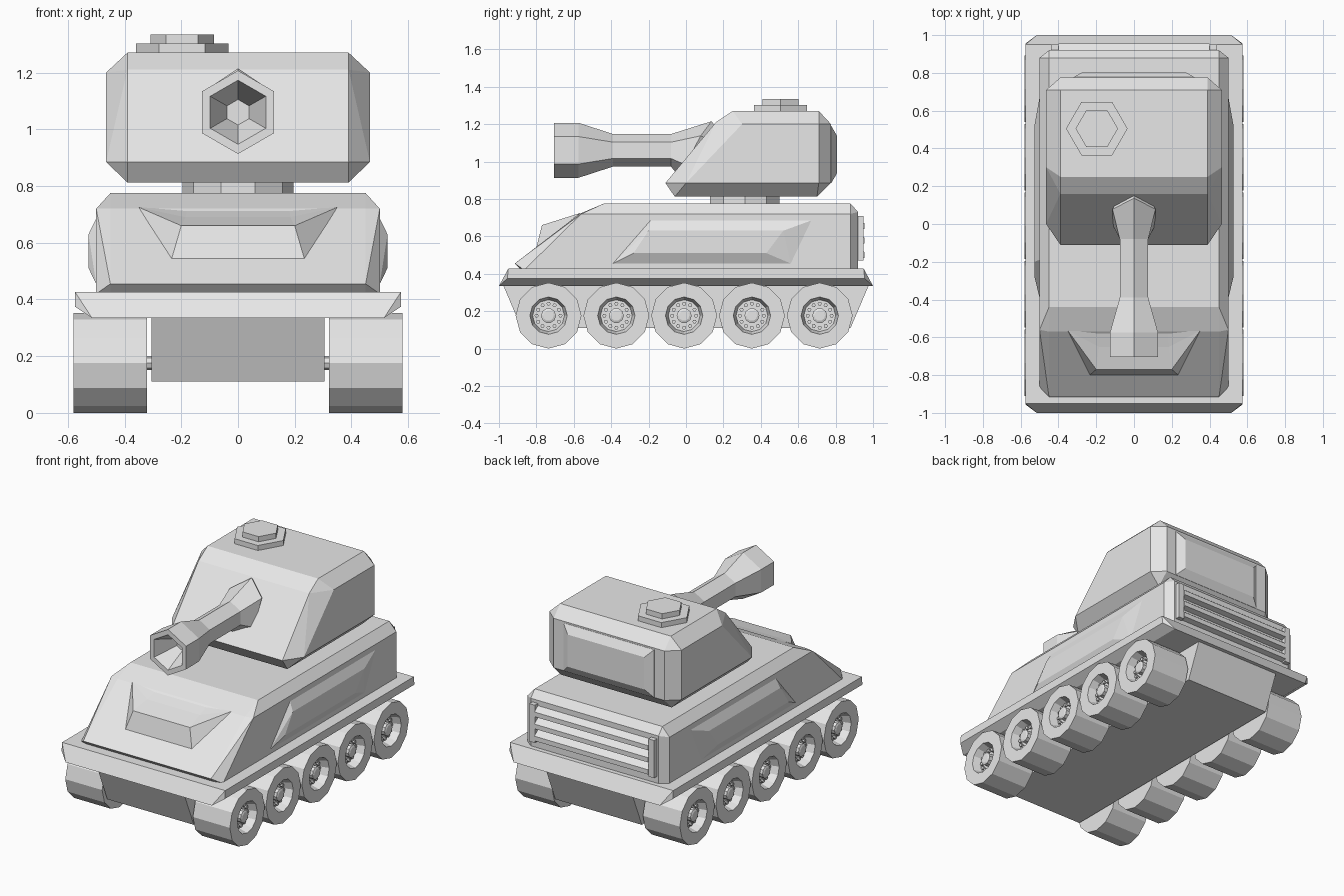
import bpy, bmesh, math

if "Cube" in bpy.data.objects:
    bpy.data.objects.remove(bpy.data.objects["Cube"])

grey = bpy.data.materials.new("light_grey")
grey.diffuse_color = (0.8, 0.8, 0.8, 1)
grey.use_nodes = True
grey.node_tree.nodes["Principled BSDF"].inputs["Base Color"].default_value = grey.diffuse_color


def finish(name, bm):
    bmesh.ops.recalc_face_normals(bm, faces=bm.faces)
    mesh = bpy.data.meshes.new(name)
    bm.to_mesh(mesh)
    bm.free()
    mesh.materials.append(grey)
    obj = bpy.data.objects.new(name, mesh)
    bpy.context.collection.objects.link(obj)
    return obj


def solid(name, points):
    """Convex faceted solid around the points."""
    bm = bmesh.new()
    for p in points:
        bm.verts.new(p)
    res = bmesh.ops.convex_hull(bm, input=bm.verts)
    loose = [v for v in bm.verts if not v.link_faces]
    bmesh.ops.delete(bm, geom=loose, context='VERTS')
    bmesh.ops.dissolve_limit(bm, angle_limit=math.radians(1), verts=bm.verts, edges=bm.edges)
    return finish(name, bm)


def both(x, profile):
    """(y, z) profile placed at +x and -x."""
    return [(s * x, y, z) for s in (-1, 1) for y, z in profile]


def rings(name, loops, closed_ends=True):
    """Skin a chain of equal-sized vertex loops."""
    bm = bmesh.new()
    vs = [[bm.verts.new(p) for p in loop] for loop in loops]
    n = len(vs[0])
    for a, b in zip(vs, vs[1:]):
        for i in range(n):
            j = (i + 1) % n
            bm.faces.new((a[i], a[j], b[j], b[i]))
    if closed_ends:
        bm.faces.new(vs[0])
        bm.faces.new(vs[-1])
    return finish(name, bm)


def circle(n, r, start=0.0):
    return [(r * math.cos(start + 2 * math.pi * i / n),
             r * math.sin(start + 2 * math.pi * i / n)) for i in range(n)]


def disc_x(name, profile, n, y, z):
    """Turned part along x from (x, radius) pairs."""
    return rings(name, [[(x, y + a, z + b) for a, b in circle(n, r)] for x, r in profile])


def disc_z(name, x, y, z0, z1, r, n):
    return rings(name, [[(x + a, y + b, z) for a, b in circle(n, r)] for z in (z0, z1)])


# Lower hull and skirt plate
solid("lower_hull", both(0.305, [(-0.98, 0.345), (-0.88, 0.11), (0.88, 0.11), (0.98, 0.345)]))
solid("skirt_plate",
      both(0.575, [(-0.95, 0.427), (0.95, 0.427), (-0.955, 0.375), (0.955, 0.375)])
      + both(0.515, [(-1.0, 0.335), (1.0, 0.335)]))

# Upper hull with chamfered edges
solid("upper_hull",
      both(0.45, [(-0.88, 0.42), (-0.915, 0.455), (-0.57, 0.72), (-0.44, 0.775),
                  (0.88, 0.775), (0.92, 0.73), (0.92, 0.42)])
      + both(0.5, [(-0.865, 0.42), (-0.56, 0.72), (0.88, 0.72), (0.88, 0.42)]))

# Raised side panels
for s, side in ((-1, "left"), (1, "right")):
    base = [(-0.39, 0.455), (-0.19, 0.685), (0.67, 0.685), (0.56, 0.455)]
    top = [(-0.28, 0.51), (-0.20, 0.63), (0.52, 0.63), (0.43, 0.51)]
    solid(side + "_side_panel",
          [(s * 0.49, y, z) for y, z in base] + [(s * 0.5, y, z) for y, z in base]
          + [(s * 0.527, y, z) for y, z in top])

# Winged shelf on the sloping front
bm = bmesh.new()
L, R = [[bm.verts.new((s * x, y, z)) for x, y, z in
         ((0.235, -0.80, 0.54), (0.20, -0.77, 0.66), (0.185, -0.65, 0.69),
          (0.35, -0.565, 0.725), (0.18, -0.57, 0.715))] for s in (-1, 1)]
for i, j in ((0, 1), (1, 2), (2, 4)):
    bm.faces.new((L[i], R[i], R[j], L[j]))
for v in (L, R):
    bm.faces.new((v[0], v[1], v[3]))
    bm.faces.new((v[1], v[2], v[3]))
    bm.faces.new((v[2], v[4], v[3]))
finish("front_shelf", bm)

# Rear grille: side posts and slats
for s, side in ((-1, "left"), (1, "right")):
    solid(side + "_grille_post",
          [(s * x, y, z) for x in (0.40, 0.44) for y in (0.91, 0.95) for z in (0.47, 0.71)])
for i in range(3):
    z = 0.475 + 0.077 * i
    solid(f"grille_slat_{i + 1}",
          both(0.40, [(0.91, z), (0.955, z + 0.01), (0.955, z + 0.04), (0.91, z + 0.075)]))

# Wheels, hubs, bolts and axles
for s, side in ((-1, "left"), (1, "right")):
    for k in range(5):
        y, z, tag = -0.735 + 0.3625 * k, 0.176, f"{side}_{k + 1}"
        disc_x("wheel_" + tag, [(s * x, r) for x, r in
               ((0.32, 0.176), (0.58, 0.176), (0.58, 0.10), (0.525, 0.085))], 12, y, z)
        disc_x("hub_" + tag, [(s * 0.52, 0.04), (s * 0.56, 0.04), (s * 0.565, 0.028)], 10, y, z)
        disc_x("axle_" + tag, [(s * 0.29, 0.025), (s * 0.33, 0.025)], 8, y, z)
        for b, (dy, dz) in enumerate(circle(12, 0.064)):
            disc_x(f"bolt_{tag}_{b + 1}", [(s * 0.52, 0.011), (s * 0.54, 0.011)], 6, y + dy, z + dz)

# Turret ring and turret
disc_z("turret_ring", 0, 0.315, 0.76, 0.83, 0.195, 10)
solid("turret",
      both(0.39, [(-0.06, 0.812), (-0.11, 0.885), (0.16, 1.21), (0.25, 1.27),
                  (0.71, 1.27), (0.775, 1.2), (0.775, 0.885), (0.70, 0.812)])
      + both(0.465, [(0.0, 0.885), (0.30, 1.2), (0.71, 1.2), (0.71, 0.885)]))
solid("turret_rear_panel",
      [(s * x, y, z) for s in (-1, 1) for x, y, z in
       ((0.32, 0.77, 0.885), (0.32, 0.77, 1.19), (0.32, 0.777, 0.885), (0.32, 0.777, 1.19),
        (0.27, 0.806, 0.935), (0.27, 0.806, 1.14))])

# Hatch on the turret roof
disc_z("hatch_base", -0.197, 0.505, 1.25, 1.302, 0.163, 6)
disc_z("hatch_lid", -0.197, 0.505, 1.29, 1.335, 0.112, 6)

# Six-sided gun barrel with hollow muzzle and slanted collar
loops = []
for y, r in ((-0.56, 0.045), (-0.705, 0.113), (-0.705, 0.147), (-0.575, 0.147),
             (-0.39, 0.087), (-0.08, 0.087)):
    loops.append([(a, y, 1.06 + b) for a, b in circle(6, r, math.pi / 6)])
for y, r in ((0.02, 0.155), (0.06, 0.13)):
    loops.append([(a * 0.85, y + b * (0.75 if b > 0 else 0.3), 1.06 + b)
                  for a, b in circle(6, r, math.pi / 6)])
rings("gun_barrel", loops)
